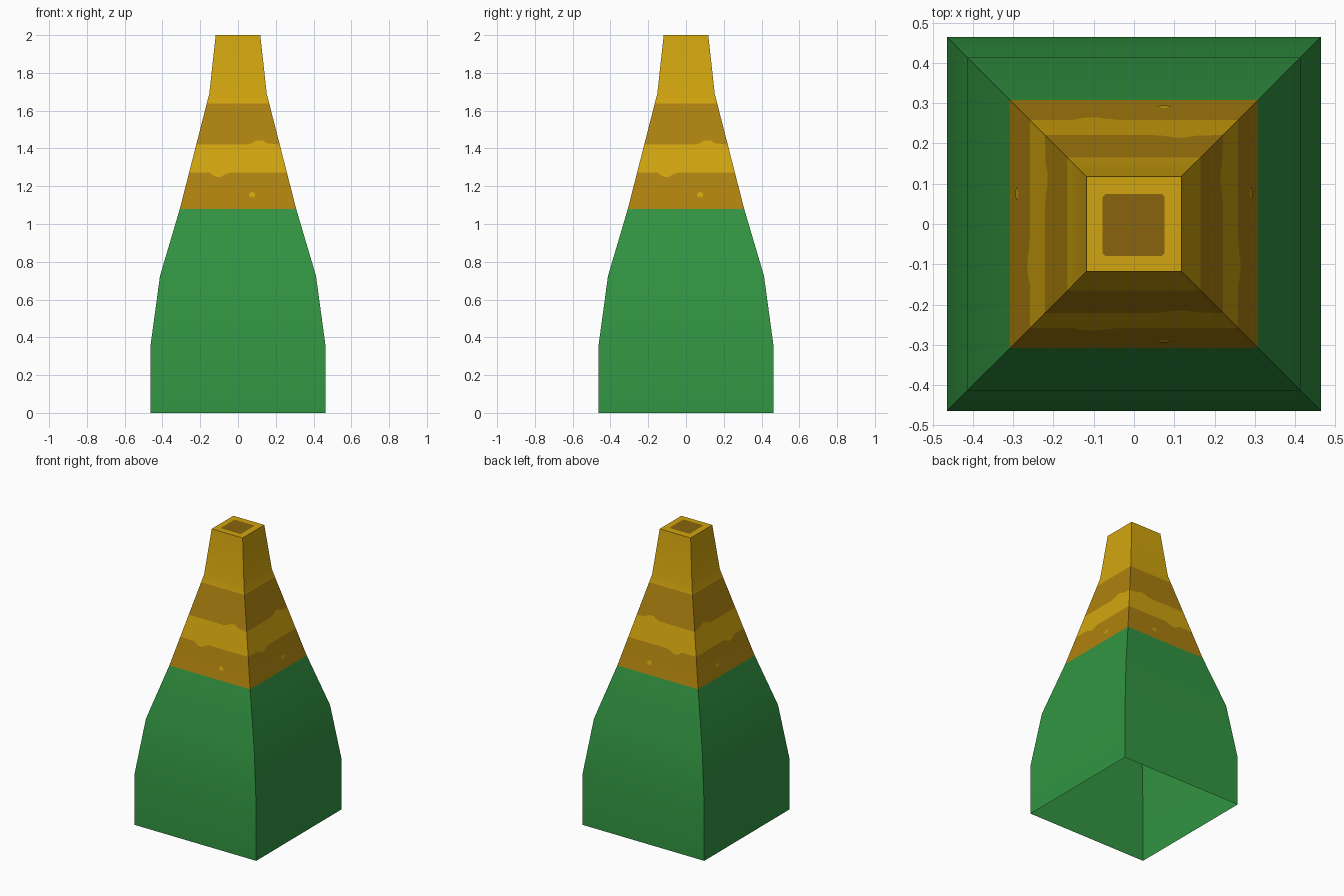
import bpy, bmesh, math

if "Cube" in bpy.data.objects:
    bpy.data.objects.remove(bpy.data.objects["Cube"])

def material(name, rgb):
    lin = [((c / 255 + 0.055) / 1.055) ** 2.4 if c > 10 else c / 255 / 12.92 for c in rgb]
    m = bpy.data.materials.new(name)
    m.diffuse_color = (*lin, 1)
    m.use_nodes = True
    m.node_tree.nodes["Principled BSDF"].inputs["Base Color"].default_value = m.diffuse_color
    return m

GREEN = material("green", (50, 149, 66))
GOLD = material("gold", (210, 165, 14))
OCHRE = material("dark_gold", (174, 130, 15))
BROWN = material("brown", (136, 100, 15))

# Half-width of the square body at each height
PROFILE = [(0, .464), (.35, .464), (.725, .413), (1.08, .308), (1.69, .152), (2, .118)]

def half(z):
    for (z0, h0), (z1, h1) in zip(PROFILE, PROFILE[1:]):
        if z <= z1:
            return h0 + (h1 - h0) * (z - z0) / (z1 - z0)
    return PROFILE[-1][1]

# The four sides: front/back mirror each other, as do right/left
def on_side(side, u, z, lift=0):
    d = half(z) + lift
    return [(u, -d, z), (d, u, z), (u, d, z), (-d, u, z)][side]

def finish(bm, name, mats):
    me = bpy.data.meshes.new(name)
    bm.to_mesh(me)
    bm.free()
    ob = bpy.data.objects.new(name, me)
    bpy.context.collection.objects.link(ob)
    for m in mats:
        me.materials.append(m)
    return ob

# Rows up the body: height, wavy bumps (u, dz), colour of the band above
ROWS = [(0, [], 0), (.35, [], 0), (.725, [], 0), (1.08, [], 2),
        (1.272, [(-.15, 0), (-.135, -.012), (-.115, -.022), (-.09, -.022),
                 (-.07, -.01), (-.04, 0)], 1),
        (1.42, [(.04, 0), (.075, .008), (.095, .022), (.13, .022),
                (.15, .008), (.18, .004)], 2),
        (1.638, [], 1), (1.69, [], 1), (2, [], 1)]

# Body: open-bottomed shell with painted bands cut as faces
bm = bmesh.new()
for side in range(4):
    lines = []
    for z, bumps, _ in ROWS:
        pts = [(-half(z), z)] + [(u, z + dz) for u, dz in bumps] + [(half(z), z)]
        lines.append([bm.verts.new(on_side(side, u, zz)) for u, zz in pts])
    for i in range(len(ROWS) - 1):
        loop = lines[i] + lines[i + 1][::-1]
        f = bm.faces.new(loop if side < 2 else loop[::-1])
        f.material_index = ROWS[i][2]
t = half(2)
cap = bm.faces.new([bm.verts.new(p) for p in [(-t, -t, 2), (t, -t, 2), (t, t, 2), (-t, t, 2)]])
cap.material_index = 1
bmesh.ops.remove_doubles(bm, verts=bm.verts, dist=1e-5)
body = finish(bm, "bottle_body", [GREEN, GOLD, OCHRE])
bpy.context.view_layer.objects.active = body
body.select_set(True)
bpy.ops.object.shade_smooth_by_angle(angle=math.radians(30))

# Small gold spot on each side of the lower band
bm = bmesh.new()
for side in range(4):
    pts = [(.075 + .017 * math.cos(a), 1.155 + .014 * math.sin(a))
           for a in (math.tau * k / 10 for k in range(10))]
    vs = [bm.verts.new(on_side(side, u, z, .002)) for u, z in pts]
    bm.faces.new(vs if side < 2 else vs[::-1])
finish(bm, "band_spots", [GOLD])

# Dark mouth painted on the top, with slightly clipped corners
bm = bmesh.new()
a, c = .077, .07
pts = [(-c, -a), (c, -a), (a, -c), (a, c), (c, a), (-c, a), (-a, c), (-a, -c)]
bm.faces.new([bm.verts.new((x - .001, y - .003, 2.001)) for x, y in pts])
finish(bm, "bottle_mouth", [BROWN])
